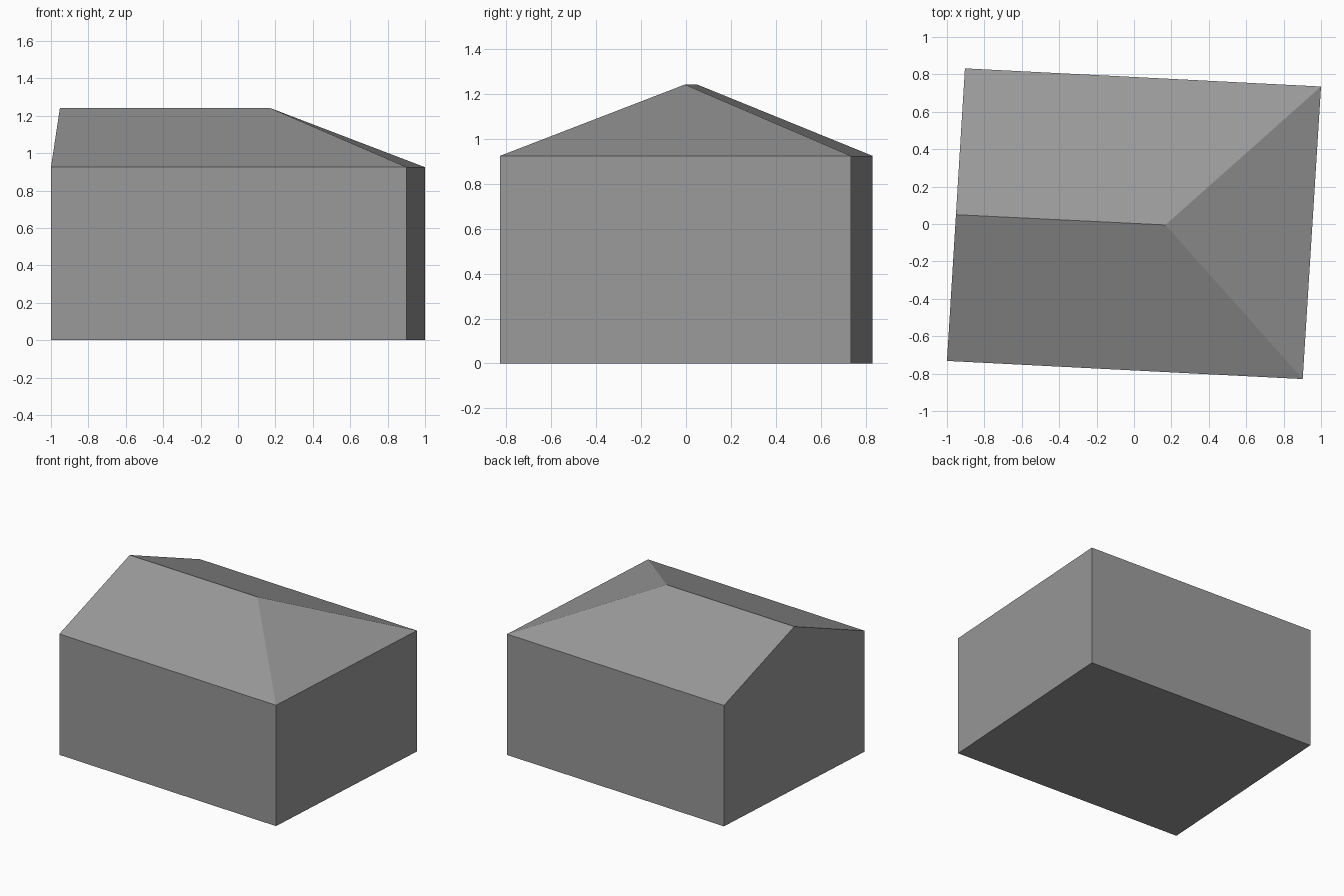
import bpy
from mathutils import Vector

cube = bpy.data.objects.get("Cube")
if cube:
    bpy.data.objects.remove(cube, do_unlink=True)

EAVES, RIDGE = 0.925, 1.243

# Plain grey for the whole building
grey = bpy.data.materials.new("plain_grey")
grey.use_nodes = True
colour = (0.32, 0.32, 0.32, 1)
grey.diffuse_color = colour
grey.node_tree.nodes["Principled BSDF"].inputs["Base Color"].default_value = colour


def build(name, faces):
    """Make a flat-shaded object from polygons, sharing equal corners."""
    points = list(dict.fromkeys(p for face in faces for p in face))
    mesh = bpy.data.meshes.new(name)
    mesh.from_pydata(points, [], [[points.index(p) for p in f] for f in faces])
    mesh.materials.append(grey)
    mesh.update()
    obj = bpy.data.objects.new(name, mesh)
    bpy.context.collection.objects.link(obj)
    return obj


# Slightly turned footprint, counter-clockwise from the front corner at -x
footprint = [(-1.0, -0.732), (0.902, -0.829), (1.0, 0.735), (-0.904, 0.832)]
floor = [(x, y, 0.0) for x, y in footprint]
eaves = [(x, y, EAVES) for x, y in footprint]

# Ridge runs from the gable's middle to the hip point
gable_mid = (Vector(eaves[0]) + Vector(eaves[3])) / 2
gable_top = (gable_mid.x, gable_mid.y, RIDGE)
hip_top = (0.168, -0.005, RIDGE)

# Walls and floor, with the gable wall rising to the ridge
walls = [[floor[i], floor[i + 1], eaves[i + 1], eaves[i]] for i in range(3)]
gable = [floor[3], floor[0], eaves[0], gable_top, eaves[3]]
build("walls", walls + [gable, floor[::-1]])

# Roof with two slopes and a hipped end
build("roof", [
    [eaves[0], eaves[1], hip_top, gable_top],
    [eaves[1], eaves[2], hip_top],
    [eaves[2], eaves[3], gable_top, hip_top],
])
